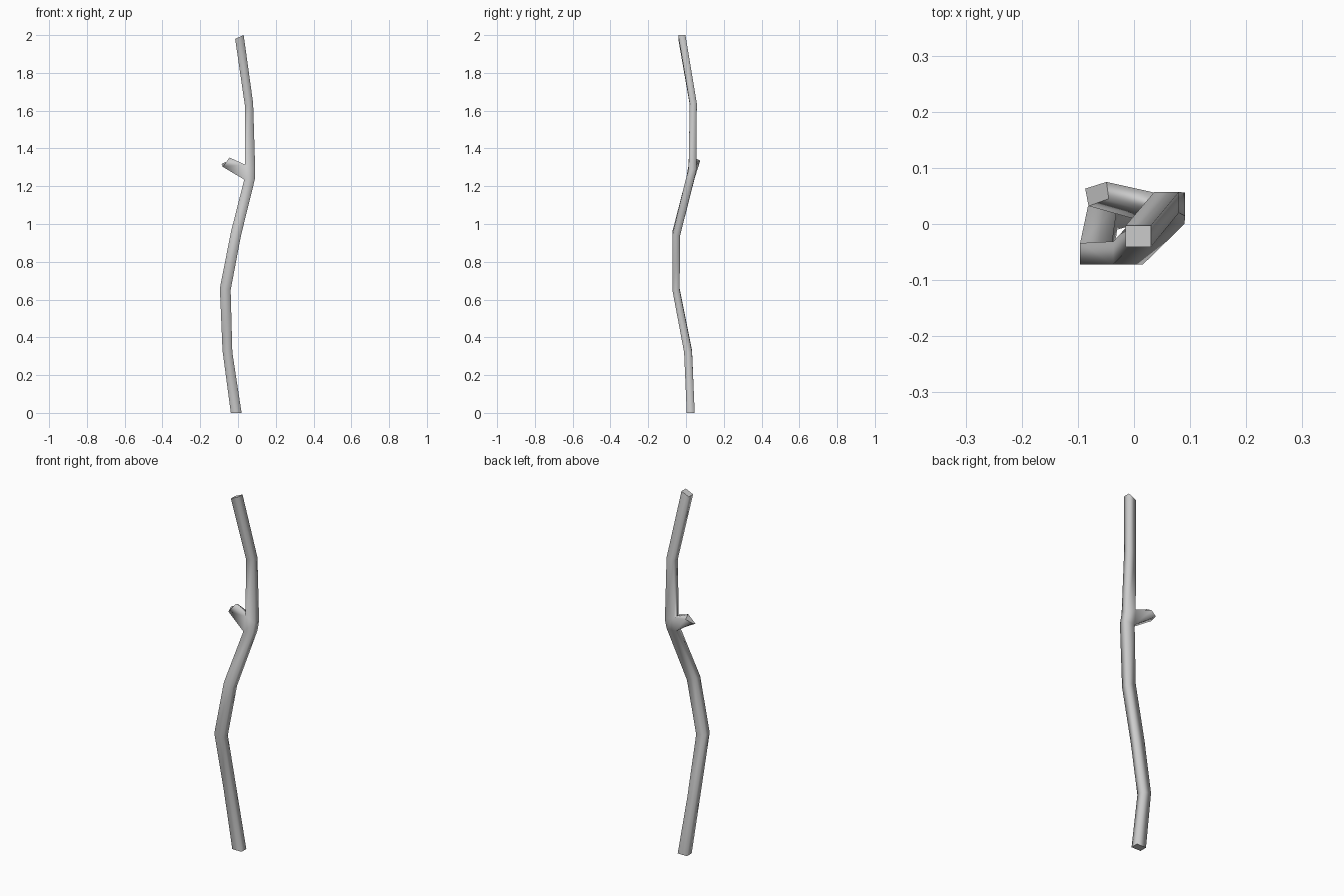
import bpy, bmesh

if "Cube" in bpy.data.objects:
    bpy.data.objects.remove(bpy.data.objects["Cube"])

# Stick rings: x min, x max, y min, y max, z at left side, z at right side
RINGS = [
    (-0.038, 0.019, 0.004, 0.046, 0.00, 0.00),
    (-0.082, -0.030, -0.010, 0.032, 0.33, 0.32),
    (-0.096, -0.039, -0.072, -0.034, 0.66, 0.65),
    (-0.037, 0.016, -0.072, -0.031, 0.96, 0.94),
    (0.033, 0.090, 0.000, 0.044, 1.235, 1.24),
    (0.036, 0.091, 0.014, 0.056, 1.315, 1.29),
    (0.036, 0.080, 0.020, 0.057, 1.63, 1.64),
    (-0.015, 0.030, -0.041, -0.003, 1.98, 2.00),
]
# Twig end: lower front, lower back, upper back, upper front
TWIG = [(-0.081, 0.032, 1.303), (-0.087, 0.063, 1.318),
        (-0.049, 0.075, 1.335), (-0.045, 0.045, 1.352)]
TWIG_SEGMENT = 4

bm = bmesh.new()


def smooth_quad(*verts):
    bm.faces.new(verts).smooth = True


# Main stick: front left, front right, back right, back left per ring
loops = []
for x0, x1, y0, y1, zl, zr in RINGS:
    corners = [(x0, y0, zl), (x1, y0, zr), (x1, y1, zr), (x0, y1, zl)]
    loops.append([bm.verts.new(c) for c in corners])
for i, (lo, hi) in enumerate(zip(loops, loops[1:])):
    for k in range(4):
        if i == TWIG_SEGMENT and k == 3:
            continue
        n = (k + 1) % 4
        smooth_quad(lo[k], lo[n], hi[n], hi[k])

# Side twig grown out of the left face
lo, hi = loops[TWIG_SEGMENT], loops[TWIG_SEGMENT + 1]
base = [lo[0], lo[3], hi[3], hi[0]]
tip = [bm.verts.new(c) for c in TWIG]
for k in range(4):
    n = (k + 1) % 4
    smooth_quad(base[k], base[n], tip[n], tip[k])

# Flat cut ends, with sharp rims
for loop in (loops[0], loops[-1], tip):
    cap = bm.faces.new(loop)
    for e in cap.edges:
        e.smooth = False
bmesh.ops.recalc_face_normals(bm, faces=bm.faces)

mesh = bpy.data.meshes.new("stick")
bm.to_mesh(mesh)
bm.free()
stick = bpy.data.objects.new("stick", mesh)
bpy.context.collection.objects.link(stick)
